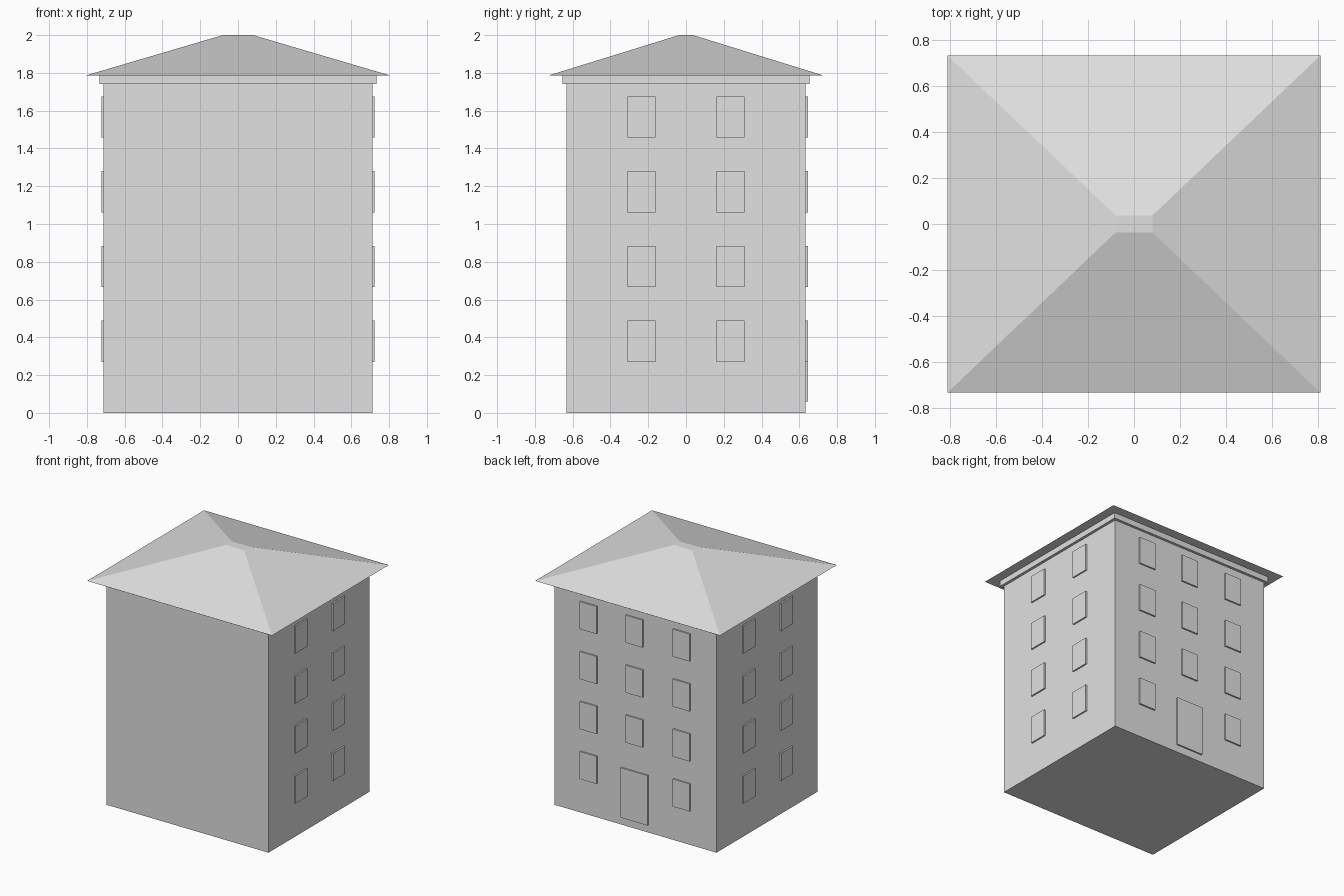
import bpy

if "Cube" in bpy.data.objects:
    bpy.data.objects.remove(bpy.data.objects["Cube"])

# Single plain material
plaster = bpy.data.materials.new("light_grey")
plaster.use_nodes = True
GREY = (0.75, 0.75, 0.75, 1)
plaster.diffuse_color = GREY
plaster.node_tree.nodes["Principled BSDF"].inputs["Base Color"].default_value = GREY


def tapered_box(name, centre, bottom, top, z0, z1):
    """Box whose bottom and top rectangles are given as half sizes."""
    cx, cy = centre
    corners = [(-1, -1), (1, -1), (1, 1), (-1, 1)]
    verts = [(cx + sx * hx, cy + sy * hy, z)
             for (hx, hy), z in ((bottom, z0), (top, z1)) for sx, sy in corners]
    sides = [(i, (i + 1) % 4, (i + 1) % 4 + 4, i + 4) for i in range(4)]
    mesh = bpy.data.meshes.new(name)
    mesh.from_pydata(verts, [], [(3, 2, 1, 0), (4, 5, 6, 7)] + sides)
    mesh.materials.append(plaster)
    obj = bpy.data.objects.new(name, mesh)
    bpy.context.collection.objects.link(obj)
    return obj


def box(name, centre, half, z0, z1):
    return tapered_box(name, centre, half, half, z0, z1)


WALL_X, WALL_Y = 0.711, 0.633
WALL_TOP, EAVE, RIDGE = 1.74, 1.785, 2.0
RELIEF = 0.012
WIN_HALF, WIN_HEIGHT = 0.074, 0.218

# Main body, cornice and hipped roof
box("walls", (0, 0), (WALL_X, WALL_Y), 0, WALL_TOP)
box("cornice", (0, 0), (0.733, 0.654), WALL_TOP, EAVE)
tapered_box("roof", (0, 0), (0.81, 0.732), (0.08, 0.037), EAVE, RIDGE)

# Raised windows on both sides and the back, four floors
for floor in range(4):
    z = 0.27 + 0.396 * floor
    for side, label in ((1, "left"), (-1, "right")):
        for y in (-0.236, 0.236):
            box(f"{label}_window", (side * WALL_X, y), (RELIEF, WIN_HALF), z, z + WIN_HEIGHT)
    for x in (-0.408, 0.005, 0.408):
        if floor == 0 and abs(x) < 0.1:
            continue  # the door takes this place
        box("back_window", (x, WALL_Y), (WIN_HALF, RELIEF), z, z + WIN_HEIGHT)

# Back door
box("back_door", (0.005, WALL_Y), (0.119, RELIEF), 0.06, 0.455)
